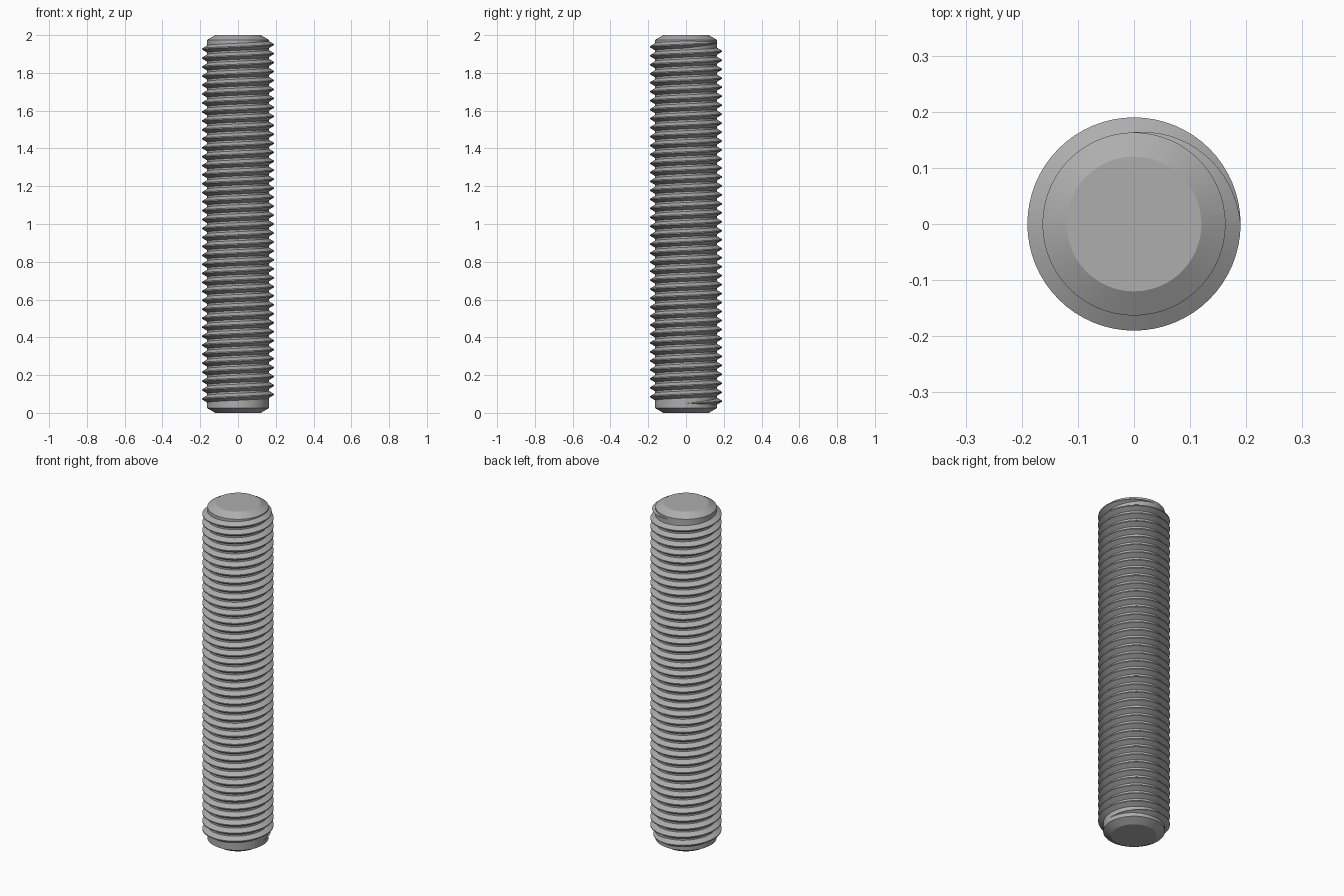
import bpy, bmesh, math

old = bpy.data.objects.get("Cube")
if old:
    bpy.data.objects.remove(old, do_unlink=True)

HEIGHT, CORE, CREST, CAP = 2.0, 0.163, 0.19, 0.12
CHAMFER = 0.025
PITCH, TURNS, START_Z, STEPS = 0.0475, 40.25, 0.05, 64

steel = bpy.data.materials.new("grey steel")
steel.use_nodes = True
colour = (0.42, 0.42, 0.42, 1)
steel.diffuse_color = colour
steel.node_tree.nodes["Principled BSDF"].inputs["Base Color"].default_value = colour


def finish(name, bm):
    bmesh.ops.recalc_face_normals(bm, faces=bm.faces)
    mesh = bpy.data.meshes.new(name)
    bm.to_mesh(mesh)
    bm.free()
    mesh.materials.append(steel)
    obj = bpy.data.objects.new(name, mesh)
    bpy.context.collection.objects.link(obj)
    bpy.ops.object.select_all(action="DESELECT")
    obj.select_set(True)
    bpy.context.view_layer.objects.active = obj
    bpy.ops.object.shade_smooth_by_angle(angle=math.radians(25))


def loft(bm, sections, closed):
    """Skin a list of vertex rows and cap both ends."""
    count = len(sections[0])
    for a, b in zip(sections, sections[1:]):
        for i in range(count):
            j = (i + 1) % count
            bm.faces.new((a[i], a[j], b[j], b[i]))
    if closed:
        bm.faces.new(sections[0])
        bm.faces.new(sections[-1])


# Chamfered core of the rod
bm = bmesh.new()
profile = [(CAP, 0), (CORE, CHAMFER), (CORE, HEIGHT - CHAMFER), (CAP, HEIGHT)]
rings = []
for radius, z in profile:
    angles = [math.tau * i / 96 for i in range(96)]
    rings.append([bm.verts.new((radius * math.cos(a), radius * math.sin(a), z)) for a in angles])
loft(bm, rings, True)
finish("rod_core", bm)

# Right-handed helical thread that fades out over a quarter turn at each end
bm = bmesh.new()
total = int(TURNS * STEPS)
root, tip, sunk = PITCH * 0.4, PITCH * 0.06, 0.004
sections = []
for k in range(total + 1):
    turn = k / STEPS
    fade = max(0.02, min(1, turn * 4, (TURNS - turn) * 4))
    angle, z = math.tau * turn, START_Z + PITCH * turn
    rise = (CREST - CORE) * fade
    shape = [(CORE - sunk, -root * fade), (CORE, -root * fade), (CORE + rise, -tip * fade),
             (CORE + rise, tip * fade), (CORE, root * fade), (CORE - sunk, root * fade)]
    sections.append([bm.verts.new((r * math.cos(angle), r * math.sin(angle), z + dz))
                     for r, dz in shape])
loft(bm, sections, True)
finish("screw_thread", bm)
